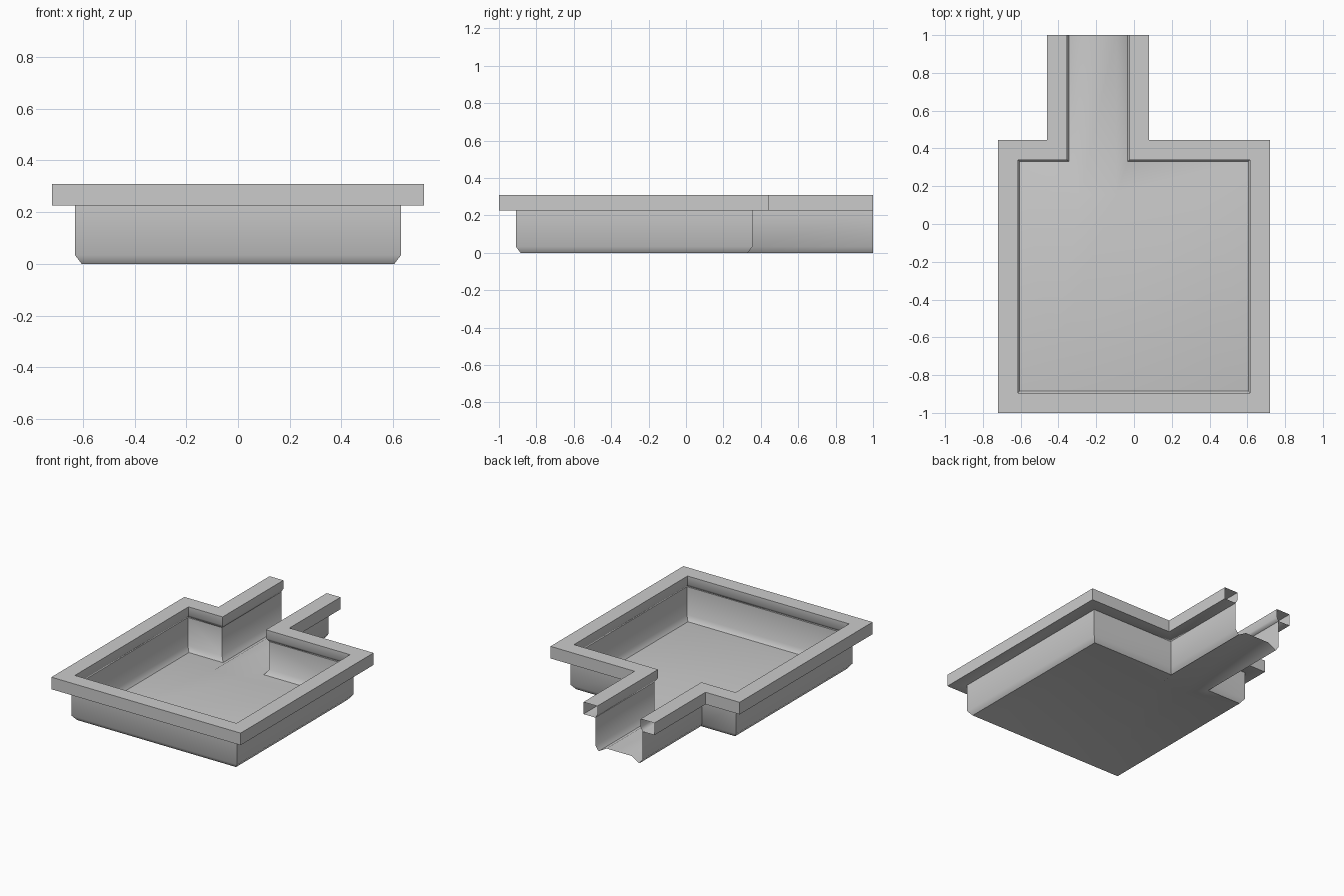
import bpy
import bmesh
from math import radians

cube = bpy.data.objects.get("Cube")
if cube:
    bpy.data.objects.remove(cube)

grey = bpy.data.materials.new("plain grey")
grey.use_nodes = True
COLOUR = (0.6, 0.6, 0.6, 1)
grey.diffuse_color = COLOUR
grey.node_tree.nodes["Principled BSDF"].inputs["Base Color"].default_value = COLOUR


def outline(pool, channel):
    """Plan of the basin wall, open at the channel end; offsets grow outward."""
    right, front, left, back = -0.63 - pool, -0.91 - pool, 0.63 + pool, 0.355 + pool
    ch_right, ch_left = -0.37 - channel, -0.01 + channel
    return [(ch_right, 1), (ch_right, back), (right, back), (right, front),
            (left, front), (left, back), (ch_left, back), (ch_left, 1)]


def sweep(name, profile, closed=False, fill=False):
    """Join outlines at each (pool offset, channel offset, height)."""
    bm = bmesh.new()
    rows = [[bm.verts.new((x, y, z)) for x, y in outline(p, c)] for p, c, z in profile]
    pairs = list(zip(rows, rows[1:]))
    if closed:
        pairs.append((rows[-1], rows[0]))
    for low, high in pairs:
        for i in range(len(low) - 1):
            bm.faces.new((low[i], low[i + 1], high[i + 1], high[i]))
    if fill:
        bm.faces.new(rows[-1])
    bmesh.ops.recalc_face_normals(bm, faces=bm.faces)
    mesh = bpy.data.meshes.new(name)
    bm.to_mesh(mesh)
    bm.free()
    mesh.materials.append(grey)
    obj = bpy.data.objects.new(name, mesh)
    bpy.context.collection.objects.link(obj)
    bpy.ops.object.select_all(action="DESELECT")
    obj.select_set(True)
    bpy.context.view_layer.objects.active = obj
    bpy.ops.object.shade_smooth_by_angle(angle=radians(60))
    return obj


# Hollow rim, open at the channel end
RIM = [(0, 0.225), (0.09, 0.225), (0.09, 0.308), (-0.015, 0.308), (-0.015, 0.25)]
sweep("rim", [(o, o, z) for o, z in RIM], closed=True)

# Thin side wall with a chamfered foot
WALL = [(-0.025, 0), (0, 0.033), (0, 0.225)]
sweep("side_wall", [(o, o, z) for o, z in WALL])

# Thin floor, rising gently from its edge
sweep("floor", [(-0.025, -0.025, 0), (-0.2, -0.085, 0.035)], fill=True)
